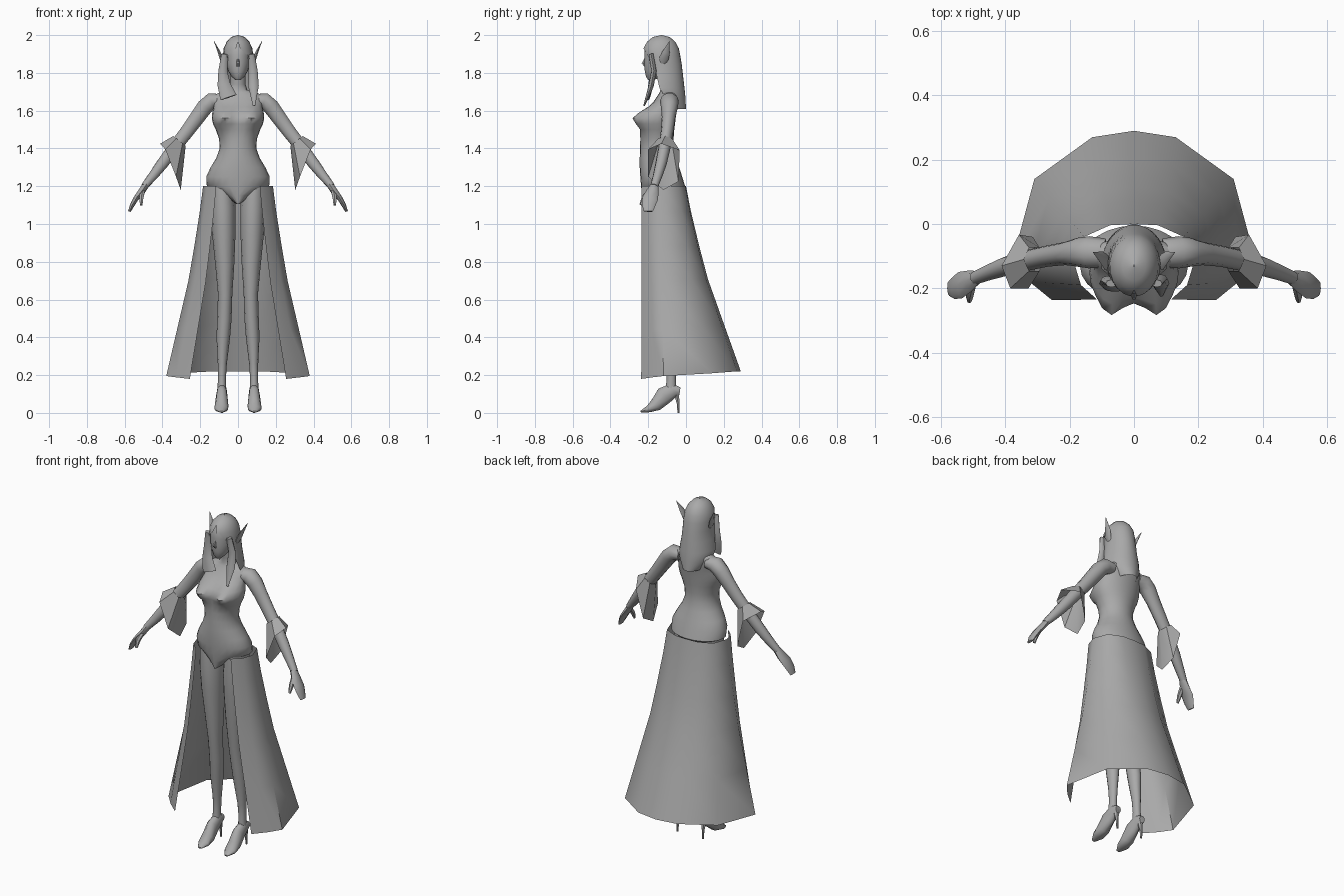
import bpy, bmesh, math
from mathutils import Vector

grey = bpy.data.materials.new("soft_grey")
grey.diffuse_color = (0.4, 0.4, 0.4, 1)


def grid(name, rows, closed=True, caps=True, mirror=False, angle=50):
    """Skin rows of points; rows are rings when closed."""
    bm = bmesh.new()
    vs = [[bm.verts.new(p) for p in r] for r in rows]
    n = len(rows[0])
    for a, b in zip(vs, vs[1:]):
        for i in range(n if closed else n - 1):
            j = (i + 1) % n
            bm.faces.new((a[i], a[j], b[j], b[i]))
    if closed and caps:
        bm.faces.new(vs[0])
        bm.faces.new(vs[-1])
    bmesh.ops.remove_doubles(bm, verts=bm.verts, dist=0.0005)
    bmesh.ops.recalc_face_normals(bm, faces=bm.faces)
    me = bpy.data.meshes.new(name)
    bm.to_mesh(me)
    bm.free()
    me.materials.append(grey)
    ob = bpy.data.objects.new(name, me)
    bpy.context.collection.objects.link(ob)
    bpy.ops.object.select_all(action='DESELECT')
    ob.select_set(True)
    bpy.context.view_layer.objects.active = ob
    bpy.ops.object.shade_smooth_by_angle(angle=math.radians(angle))
    if mirror:
        m = ob.modifiers.new("mirror", 'MIRROR')
        m.use_clip = False
    return ob


def stack(name, secs, n=20, bump=None):
    """Horizontal ellipses: (z, half width, front y, back y)."""
    rows = []
    for z, rx, yf, yb in secs:
        row = []
        for i in range(n):
            t = 2 * math.pi * i / n
            x = rx * math.sin(t)
            y = (yf + yb) / 2 - (yb - yf) / 2 * math.cos(t)
            if bump and math.cos(t) > 0.05:
                y -= bump(x, z)
            row.append((x, y, z))
        rows.append(row)
    return grid(name, rows)


def tube(name, path, ref=(0, 1, 0), n=10, mirror=True):
    """Tube along (x, y, z, radius along ref, other radius)."""
    pts = [Vector(p[:3]) for p in path]
    rows = []
    for i, p in enumerate(path):
        d = (pts[min(i + 1, len(pts) - 1)] - pts[max(i - 1, 0)]).normalized()
        u = (Vector(ref) - d * d.dot(Vector(ref))).normalized()
        w = d.cross(u)
        rows.append([pts[i] + u * p[3] * math.cos(2 * math.pi * k / n)
                     + w * p[4] * math.sin(2 * math.pi * k / n) for k in range(n)])
    return grid(name, rows, mirror=mirror)


# Torso with bust and pointed lower front
def bust(x, z):
    return 0.055 * math.exp(-((abs(x) - 0.08) / 0.045) ** 2 - ((z - 1.56) / 0.045) ** 2)


stack("torso", [
    (1.105, .008, -.225, -.12), (1.15, .07, -.232, -.05), (1.2, .165, -.238, -.005),
    (1.25, .168, -.242, -.02), (1.3, .145, -.245, -.036), (1.35, .115, -.245, -.052),
    (1.4, .097, -.243, -.065), (1.45, .1, -.242, -.066), (1.5, .118, -.243, -.062),
    (1.53, .132, -.246, -.058), (1.56, .139, -.244, -.055), (1.59, .136, -.228, -.05),
    (1.62, .128, -.2, -.045), (1.65, .13, -.17, -.04), (1.68, .13, -.15, -.04),
    (1.695, .1, -.14, -.045), (1.71, .05, -.135, -.05), (1.74, .04, -.135, -.055),
    (1.82, .04, -.15, -.065)], n=24, bump=bust)

# Long skirt shell, open at the front
top = [(.115, -.235), (.165, -.19), (.185, -.125), (.155, -.04), (.075, -.004), (0, 0)]
hem = [(.255, -.237, .18), (.325, -.18, .188), (.38, -.12, .195),
       (.31, .14, .21), (.13, .27, .22), (0, .29, .22)]
rows = []
for t, z in [(0, 1.2), (.09, 1.065), (.24, .88), (.4, .7), (.7, .45), (1, .2)]:
    half = [(a[0] + (b[0] - a[0]) * t, a[1] + (b[1] - a[1]) * t,
             z + (b[2] - .2) * t) for a, b in zip(top, hem)]
    rows.append(half + [(-x, y, h) for x, y, h in reversed(half[:-1])])
grid("skirt", rows, closed=False)

# Legs
tube("leg", [(.085, -.125, 1.22, .085, .06), (.078, -.13, 1.08, .085, .066),
             (.075, -.13, .95, .075, .062), (.07, -.125, .78, .06, .05),
             (.068, -.12, .63, .045, .038), (.072, -.1, .5, .045, .038),
             (.078, -.09, .4, .042, .036), (.083, -.08, .26, .028, .024),
             (.085, -.078, .18, .024, .021), (.086, -.08, .11, .03, .024)], n=12)

# Pointed shoes with spike heels
tube("shoe", [(.088, -.24, .006, .012, .005), (.088, -.2, .02, .036, .019),
              (.087, -.16, .042, .036, .036), (.086, -.115, .092, .03, .05),
              (.085, -.065, .12, .026, .04), (.085, -.032, .115, .018, .02)],
     ref=(1, 0, 0))
tube("shoe_heel", [(.085, -.05, .1, .016, .016), (.085, -.042, .05, .008, .008),
                   (.085, -.04, 0, .006, .006)], ref=(1, 0, 0), n=6)

# Arms from shoulder to wrist
tube("arm", [(.09, -.09, 1.655, .045, .035), (.14, -.088, 1.652, .05, .045),
             (.175, -.088, 1.62, .045, .045), (.215, -.092, 1.565, .036, .042),
             (.27, -.1, 1.49, .033, .038), (.34, -.115, 1.4, .032, .035),
             (.4, -.132, 1.32, .03, .032), (.45, -.15, 1.255, .025, .026),
             (.495, -.168, 1.2, .021, .019)])

# Hands: flat palm with fingers, plus a thumb
tube("hand", [(.485, -.165, 1.21, .02, .018), (.512, -.178, 1.17, .034, .018),
              (.54, -.19, 1.135, .042, .014), (.56, -.198, 1.1, .036, .012),
              (.575, -.2, 1.067, .024, .007)], n=8)
tube("thumb", [(.505, -.19, 1.175, .014, .014), (.512, -.222, 1.14, .014, .013),
               (.512, -.24, 1.1, .007, .007)], n=6)

# Flared sleeves with a hanging point
centre, up, front = Vector((.31, -.11, 1.44)), Vector((.78, 0, .62)), Vector((0, -1, 0))
cuff = [centre + .042 * (up * math.cos(k * math.pi / 3) + front * math.sin(k * math.pi / 3))
        for k in range(6)]
opening = [(.412, -.13, 1.425), (.385, -.2, 1.395), (.328, -.2, 1.25),
           (.303, -.12, 1.18), (.315, -.04, 1.225), (.358, -.033, 1.39)]
grid("sleeve", [cuff, opening], caps=False, mirror=True, angle=40)

# Head and nose
stack("head", [
    (1.762, .014, -.2, -.17), (1.78, .034, -.212, -.13), (1.81, .052, -.218, -.09),
    (1.85, .064, -.222, -.06), (1.89, .068, -.22, -.05), (1.93, .068, -.218, -.05),
    (1.965, .05, -.195, -.07)], n=16)
tube("nose", [(0, -.212, 1.885, .004, .004), (0, -.225, 1.85, .009, .011),
              (0, -.216, 1.835, .009, .006)], ref=(1, 0, 0), n=6, mirror=False)

# Hair cap and long back hair: z, half width, centre y, back, front, half span
rows = []
for z, rx, yc, back, fwd, span in [
        (2.0, .002, -.13, .002, .002, 180), (1.99, .036, -.13, .044, .046, 180),
        (1.965, .06, -.13, .073, .076, 180), (1.93, .076, -.13, .092, .096, 172),
        (1.89, .082, -.13, .1, .092, 140), (1.84, .084, -.13, .108, .08, 118),
        (1.78, .09, -.13, .115, .07, 110), (1.72, .102, -.13, .122, .06, 100),
        (1.67, .1, -.12, .117, .05, 85), (1.61, .06, -.1, .1, .05, 70)]:
    row = []
    for k in range(-10, 11):
        t = math.radians(span * k / 10)
        c = math.cos(t)
        row.append((rx * math.sin(t), yc + c * (back if c > 0 else fwd), z))
    rows.append(row)
grid("hair", rows, closed=False)

# Front locks, uneven left and right
tube("left_lock", [(-.07, -.185, 1.9, .018, .012), (-.08, -.175, 1.81, .024, .014),
                   (-.075, -.185, 1.74, .034, .014), (-.05, -.2, 1.67, .045, .01)],
     ref=(1, 0, 0), n=8, mirror=False)
tube("right_lock", [(.07, -.185, 1.9, .018, .012), (.08, -.17, 1.81, .024, .014),
                    (.082, -.185, 1.73, .028, .014), (.085, -.222, 1.625, .006, .004)],
     ref=(1, 0, 0), n=8, mirror=False)

# Long pointed ears
tube("ear", [(.07, -.125, 1.84, .012, .008), (.088, -.118, 1.875, .026, .01),
             (.1, -.105, 1.91, .02, .008), (.127, -.088, 1.968, .001, .001)], n=6)
